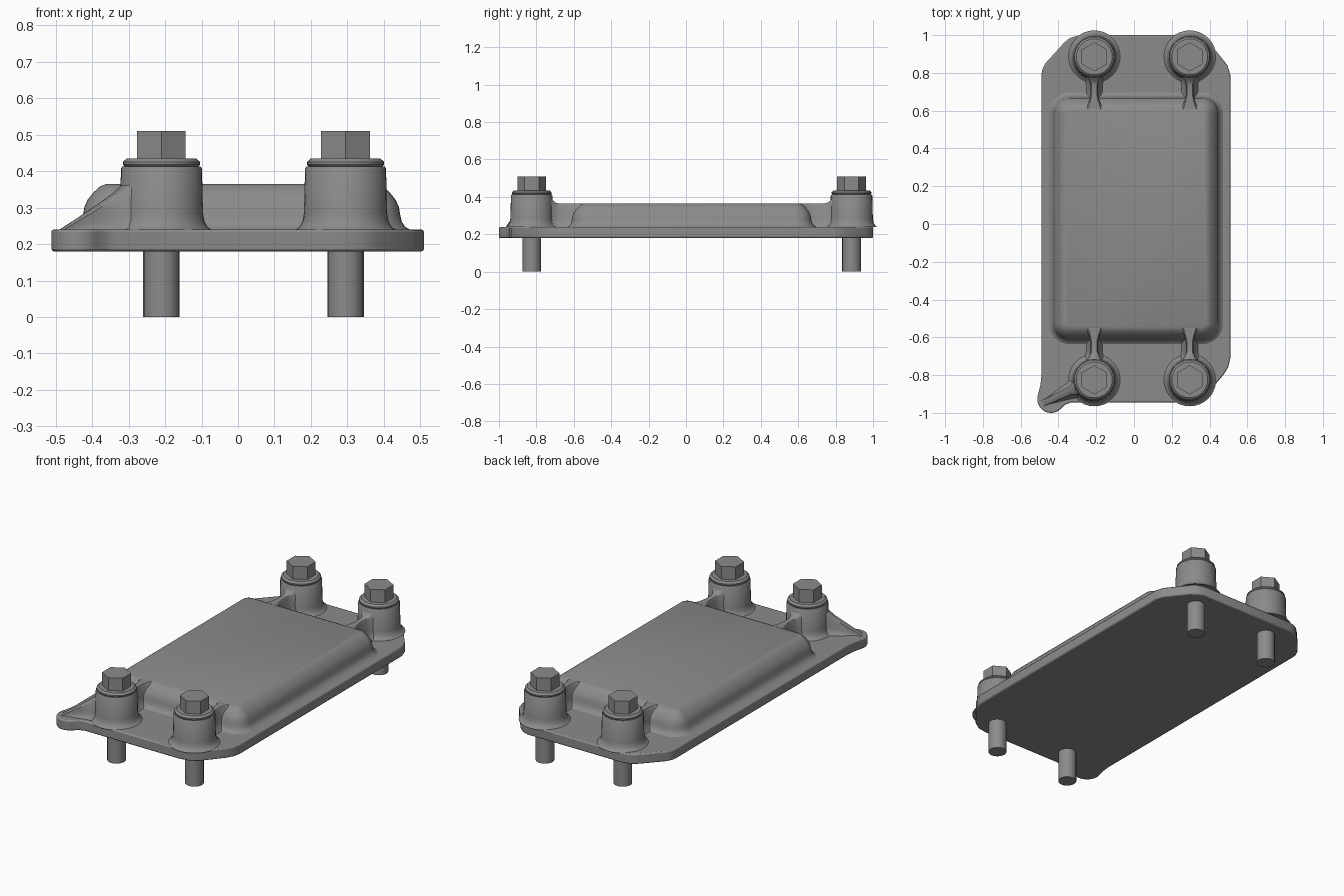
import bpy
import bmesh
from math import sin, cos, pi, radians, hypot
from mathutils import Vector

old = bpy.data.objects.get("Cube")
if old:
    bpy.data.objects.remove(old, do_unlink=True)

# Single cast metal colour
metal = bpy.data.materials.new("grey metal")
metal.use_nodes = True
GREY = (0.26, 0.26, 0.26, 1)
metal.diffuse_color = GREY
metal.node_tree.nodes["Principled BSDF"].inputs["Base Color"].default_value = GREY


def loft(name, rings, angle=35):
    """Skin a stack of equal-length closed rings and cap both ends."""
    bm = bmesh.new()
    rows = [[bm.verts.new(p) for p in ring] for ring in rings]
    n = len(rows[0])
    for a, b in zip(rows, rows[1:]):
        for i in range(n):
            j = (i + 1) % n
            bm.faces.new((a[i], a[j], b[j], b[i]))
    bm.faces.new(rows[0][::-1])
    bm.faces.new(rows[-1])
    bmesh.ops.recalc_face_normals(bm, faces=bm.faces)
    mesh = bpy.data.meshes.new(name)
    bm.to_mesh(mesh)
    bm.free()
    obj = bpy.data.objects.new(name, mesh)
    bpy.context.collection.objects.link(obj)
    mesh.materials.append(metal)
    bpy.ops.object.select_all(action='DESELECT')
    obj.select_set(True)
    bpy.context.view_layer.objects.active = obj
    bpy.ops.object.shade_smooth_by_angle(angle=radians(angle))
    return obj


def turned(name, x, y, profile, sides=32):
    """Revolve (radius, z) pairs about a vertical axis."""
    turn = [2 * pi * i / sides + pi / 2 for i in range(sides)]
    return loft(name, [[(x + r * cos(t), y + r * sin(t), z) for t in turn]
                       for r, z in profile])


def rounded_box(cx, cy, hx, hy, r, z, steps=8):
    ring = []
    for k, (sx, sy) in enumerate(((1, 1), (-1, 1), (-1, -1), (1, -1))):
        for i in range(steps + 1):
            t = (k + i / steps) * pi / 2
            ring.append((cx + sx * (hx - r) + r * cos(t),
                         cy + sy * (hy - r) + r * sin(t), z))
    return ring


def rib(name, start, direction, stations):
    """Filleted web; stations are (distance, top height, half width)."""
    d = Vector(direction).normalized()
    side = Vector((-d.y, d.x))
    rings = []
    for dist, top, w in stations:
        h = top - 0.235
        half = [(w + 0.3 * min(h, 0.09), 0), (w + 0.1 * min(h, 0.09), 0.16),
                (w, 0.4), (w, 0.93), (w * 0.75, 1)]
        section = half + [(-a, b) for a, b in reversed(half)]
        rings.append([(*(Vector(start) + d * dist + side * a), 0.235 + h * b)
                      for a, b in section])
    return loft(name, rings, 40)


# Flange plate with clipped corners and a round pry tab
outline = [(0.51, -0.71), (0.51, 0.79), (0.495, 0.84), (0.40, 0.96),
           (0.37, 0.985), (0.33, 1.0), (-0.29, 1.0), (-0.34, 0.985),
           (-0.37, 0.96), (-0.47, 0.85), (-0.485, 0.82), (-0.49, 0.79),
           (-0.49, -0.80), (-0.495, -0.85)]
for i in range(15):
    t = radians(165 + 150 * i / 14)
    outline.append((-0.439 + 0.073 * cos(t), -0.927 + 0.073 * sin(t)))
outline += [(-0.365, -0.957), (-0.335, -0.945), (0.28, -0.945),
            (0.34, -0.935), (0.385, -0.905), (0.48, -0.79), (0.50, -0.755)]
plate = loft("flange_plate", [[(x, y, z) for x, y in outline] for z in (0.18, 0.24)])
bevel = plate.modifiers.new("edge rounding", 'BEVEL')
bevel.width = 0.007
bevel.segments = 2
bevel.limit_method = 'ANGLE'
bevel.angle_limit = radians(60)

# Raised cover: base fillet, wall, sloped shoulder, flat top
cover = [(0.03, 0.238), (0.014, 0.247), (0.004, 0.262), (0, 0.28), (-0.004, 0.303),
         (-0.013, 0.322), (-0.03, 0.343), (-0.048, 0.359), (-0.065, 0.365)]
loft("raised_cover", [rounded_box(0.01, 0.03, 0.435 + o, 0.64 + o, 0.085 + o, z)
                      for o, z in cover])

# Four bolted bosses, each tied to the cover by a rib
for end, sy in (("front", -1), ("back", 1)):
    for hand, x in (("right", -0.21), ("left", 0.295)):
        tag = f"{end}_{hand}"
        y = 0.03 + sy * 0.855
        turned("boss_" + tag, x, y, [
            (0.14, 0.238), (0.127, 0.246), (0.118, 0.262), (0.114, 0.285),
            (0.111, 0.407), (0.107, 0.413)])
        turned("washer_" + tag, x, y, [
            (0.099, 0.41), (0.106, 0.418), (0.106, 0.425), (0.095, 0.435)])
        turned("bolt_head_" + tag, x, y, [(0.077, 0.43), (0.077, 0.51)], 6)
        turned("bolt_shank_" + tag, x, y, [(0.05, 0.0), (0.05, 0.2)], 20)
        rib("rib_" + tag, (x, y), (0, -sy), [
            (0.085, 0.398, 0.045), (0.11, 0.385, 0.035), (0.125, 0.37, 0.025),
            (0.15, 0.364, 0.02), (0.205, 0.364, 0.02), (0.235, 0.364, 0.028),
            (0.275, 0.364, 0.045)])

# Diagonal gusset running down to the pry tab
rib("tab_gusset", (-0.21, -0.825), (-0.23, -0.105), [
    (0.08, 0.38, 0.045), (0.115, 0.358, 0.032), (0.14, 0.338, 0.022),
    (0.22, 0.288, 0.018), (0.30, 0.24, 0.016)])
